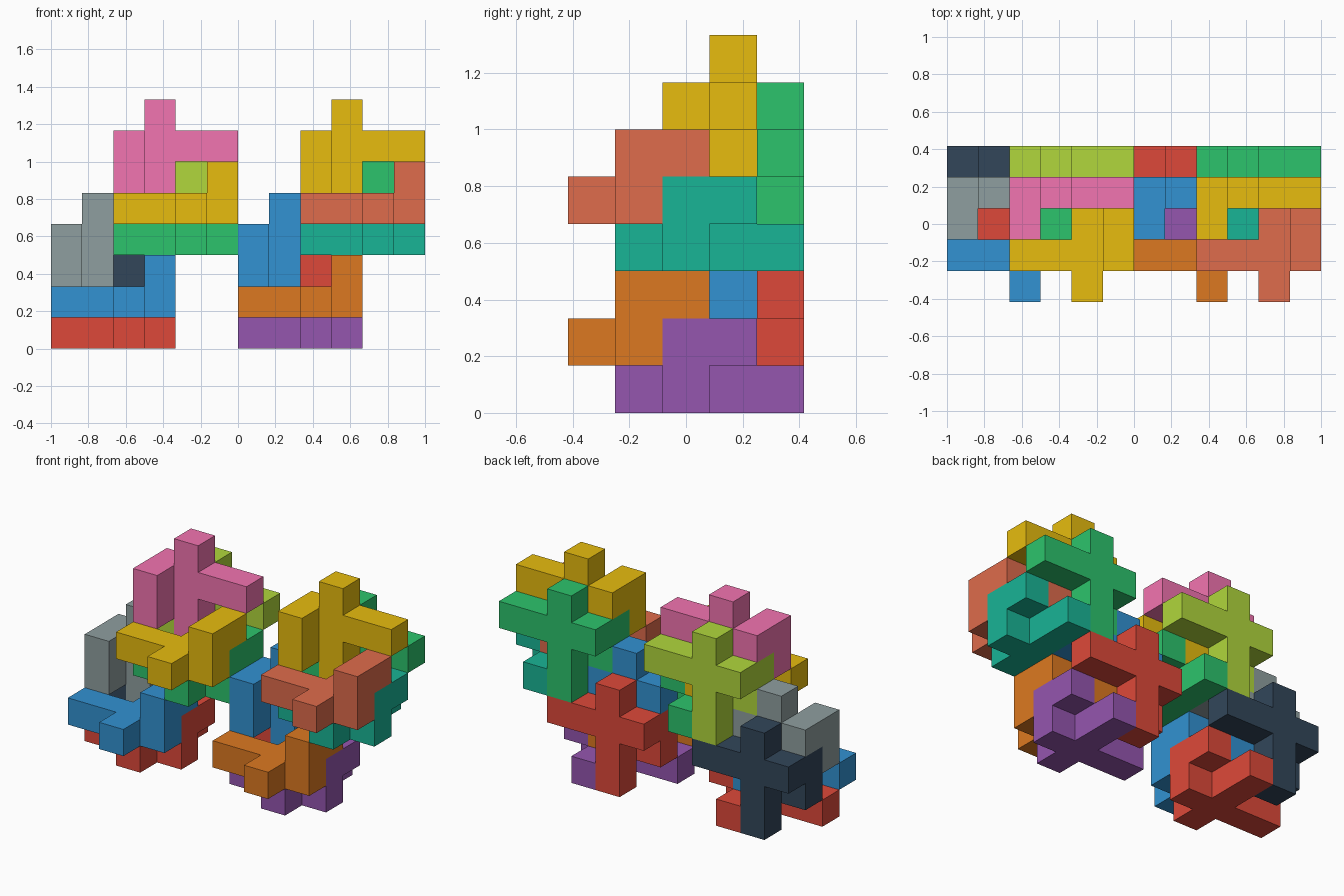
import bpy, bmesh
from mathutils import Matrix, Vector

if "Cube" in bpy.data.objects:
    bpy.data.objects.remove(bpy.data.objects["Cube"])

U = 1 / 6  # edge of one cube cell

# One puzzle piece, in cells: a row, a bar crossing it, and a hooked end
CELLS = ({(i, 0, 0) for i in range(-2, 2)}
         | {(0, j, 0) for j in range(-1, 3)}
         | {(1, 0, 1), (1, 1, 1)})

# Half turn that stands the flat piece upright
FLIP = Matrix.Rotation(3.141592653589793, 4, Vector((0, 1, -1)))

# Part name, crossing cell within a cluster, upright or flat
LAYOUT = [("base_piece", (2, 2, 0), False),
          ("front_piece", (2, 1, 1), False),
          ("top_piece", (1, 3, 3), True),
          ("back_piece", (1, 4, 2), True)]

# Cluster name, cell offset, colours of its four pieces
CLUSTERS = [
    ("lower_left", (0, 0, 0), ("E74C3C", "3498DB", "95A5A6", "34495E")),
    ("upper_left", (2, 0, 3), ("2ECC71", "F1C40F", "FD79B8", "B8E03E")),
    ("lower_right", (6, 0, 0), ("9B59B6", "E67E22", "3498DB", "E74C3C")),
    ("upper_right", (8, 0, 3), ("1ABC9C", "E8704F", "F1C40F", "2ECC71")),
]


def material(code):
    mat = bpy.data.materials.get(code)
    if mat is None:
        mat = bpy.data.materials.new(code)
        srgb = [int(code[n:n + 2], 16) / 255 * 0.96 for n in (0, 2, 4)]
        mat.diffuse_color = [((c + 0.055) / 1.055) ** 2.4 for c in srgb] + [1]
        mat.use_nodes = True
        mat.node_tree.nodes["Principled BSDF"].inputs["Base Color"].default_value = mat.diffuse_color
    return mat


def piece_mesh(name):
    """Outer skin of the cells, with coplanar squares merged."""
    bm = bmesh.new()
    verts = {}
    for cell in CELLS:
        for axis in range(3):
            for sign in (-1, 1):
                d = [0, 0, 0]
                d[axis] = sign
                if tuple(c + e for c, e in zip(cell, d)) in CELLS:
                    continue
                ring = []
                for a, b in ((-1, -1), (1, -1), (1, 1), (-1, 1))[::sign]:
                    p = [2 * c for c in cell]
                    p[axis] += sign
                    p[(axis + 1) % 3] += a
                    p[(axis + 2) % 3] += b
                    key = tuple(p)
                    if key not in verts:
                        verts[key] = bm.verts.new(Vector(key) * U / 2)
                    ring.append(verts[key])
                bm.faces.new(ring)
    bmesh.ops.dissolve_limit(bm, angle_limit=0.01, verts=bm.verts[:], edges=bm.edges[:])
    mesh = bpy.data.meshes.new(name)
    bm.to_mesh(mesh)
    bm.free()
    return mesh


# Four interlocked clusters of four pieces each
for cluster, offset, colours in CLUSTERS:
    for (part, cell, upright), colour in zip(LAYOUT, colours):
        name = cluster + "_" + part
        mesh = piece_mesh(name)
        if upright:
            mesh.transform(FLIP)
        mesh.materials.append(material(colour))
        obj = bpy.data.objects.new(name, mesh)
        centre = Vector(cell) + Vector(offset) + Vector((0.5, 0.5, 0.5))
        obj.location = centre * U - Vector((1, 2.5 * U, 0))
        bpy.context.collection.objects.link(obj)
